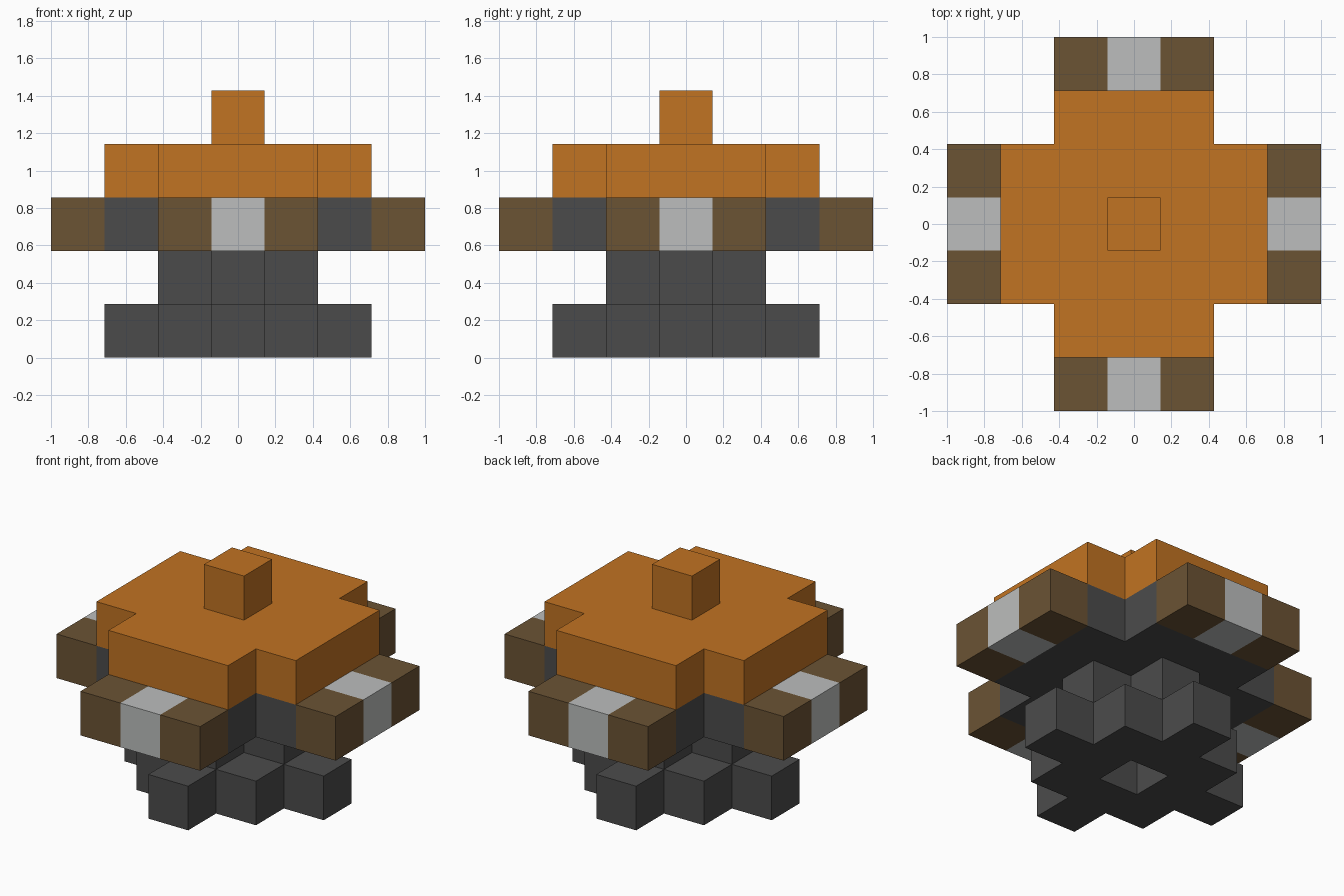
import bpy
import bmesh
from math import radians

cube = bpy.data.objects.get("Cube")
if cube:
    bpy.data.objects.remove(cube, do_unlink=True)

U = 2 / 7  # edge length of one block


def material(name, srgb):
    """Flat colour, given in 0-255 display values and stored as linear."""
    linear = [((c / 255 + 0.055) / 1.055) ** 2.4 for c in srgb]
    mat = bpy.data.materials.new(name)
    mat.use_nodes = True
    mat.diffuse_color = (*linear, 1)
    mat.node_tree.nodes["Principled BSDF"].inputs["Base Color"].default_value = (*linear, 1)
    return mat


orange = material("orange", (193, 115, 34))
brown = material("brown", (107, 83, 52))
pale = material("pale grey", (188, 190, 189))
dark = material("dark grey", (75, 75, 75))


def slab(name, level, inside, mat):
    """One-block-high slab covering every grid cell (i, j) the rule accepts."""
    bm = bmesh.new()
    z = level * U
    for i in range(-3, 4):
        for j in range(-3, 4):
            if inside(i, j):
                corners = ((-.5, -.5), (.5, -.5), (.5, .5), (-.5, .5))
                bm.faces.new([bm.verts.new(((i + a) * U, (j + b) * U, z)) for a, b in corners])
    bmesh.ops.remove_doubles(bm, verts=bm.verts, dist=0.001)
    result = bmesh.ops.extrude_face_region(bm, geom=bm.faces[:], use_keep_orig=True)
    top = [v for v in result["geom"] if isinstance(v, bmesh.types.BMVert)]
    bmesh.ops.translate(bm, verts=top, vec=(0, 0, U))
    # merge the cells into large flat faces
    bmesh.ops.recalc_face_normals(bm, faces=bm.faces)
    bmesh.ops.dissolve_limit(bm, angle_limit=radians(1), verts=bm.verts, edges=bm.edges)
    mesh = bpy.data.meshes.new(name)
    bm.to_mesh(mesh)
    bm.free()
    mesh.materials.append(mat)
    obj = bpy.data.objects.new(name, mesh)
    bpy.context.collection.objects.link(obj)
    return obj


def broad_cross(i, j):
    return max(abs(i), abs(j)) <= 2 and min(abs(i), abs(j)) <= 1


# Stepped diamond foot with an open centre, and the narrow neck above it
slab("base", 0, lambda i, j: 0 < abs(i) + abs(j) <= 2, dark)
slab("neck", 1, lambda i, j: abs(i) + abs(j) <= 1, dark)

# Body, roof and knob
slab("body", 2, broad_cross, dark)
slab("roof", 3, broad_cross, orange)
slab("knob", 4, lambda i, j: i == j == 0, orange)

# Rim blocks on the four sides: pale centre between two brown ends
for side, (dx, dy) in {"front": (0, -1), "back": (0, 1), "left": (1, 0), "right": (-1, 0)}.items():
    for offset, part, mat in ((-1, "rim_end_a", brown), (0, "rim_centre", pale), (1, "rim_end_b", brown)):
        cell = (3 * dx + offset * dy, 3 * dy + offset * dx)
        slab(f"{side}_{part}", 2, lambda i, j: (i, j) == cell, mat)
